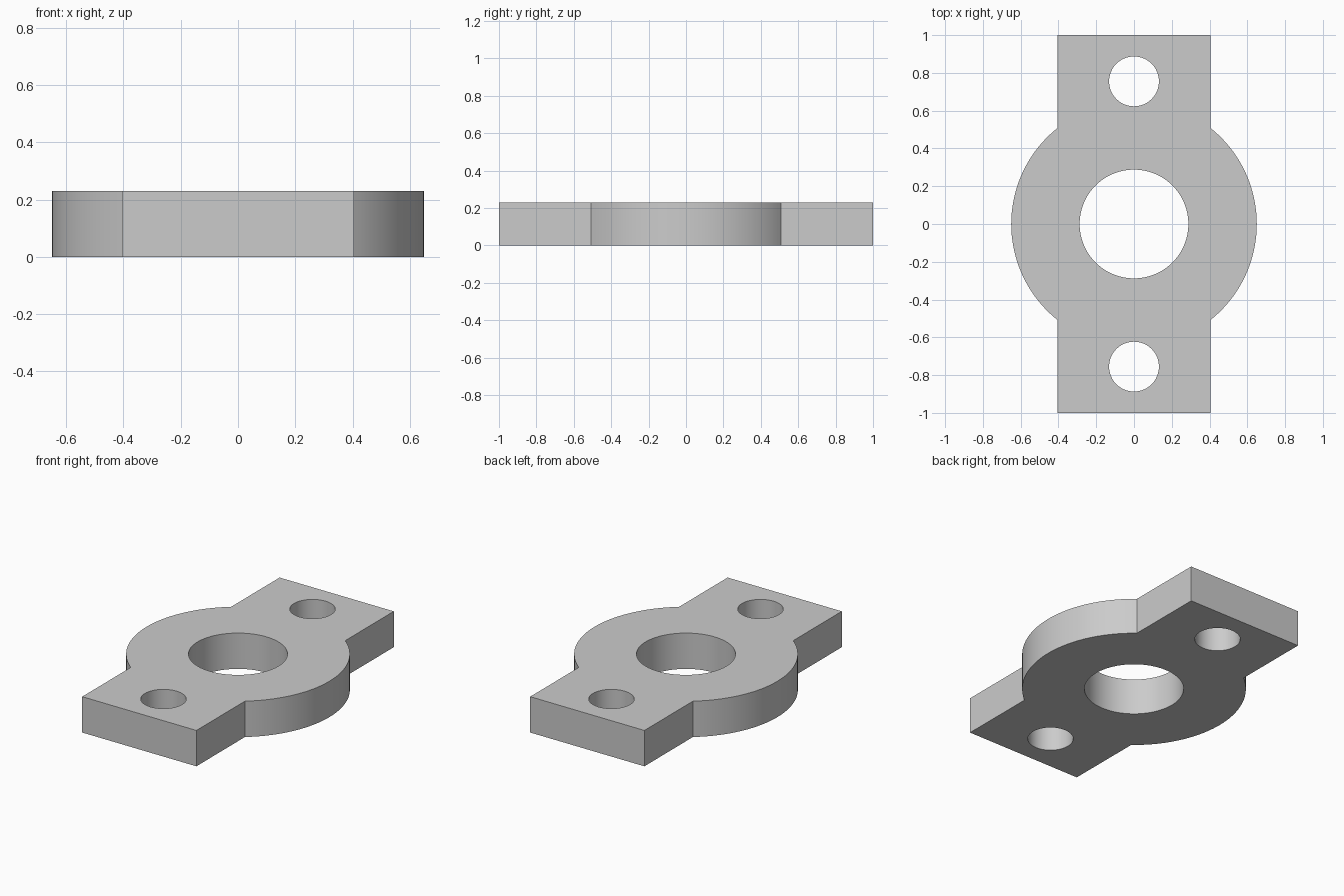
import bpy, bmesh
from math import acos, cos, sin, pi, radians

cube = bpy.data.objects.get("Cube")
if cube:
    bpy.data.objects.remove(cube, do_unlink=True)

THICK = 0.23
HALF_W, HALF_L = 0.405, 1.0
BOSS_R, BORE_R = 0.65, 0.288
BOLT_R, BOLT_Y = 0.132, 0.755


def arc(radius, start, end, steps, y=0.0):
    return [(radius * cos(start + (end - start) * i / steps),
             y + radius * sin(start + (end - start) * i / steps))
            for i in range(steps + 1)]


def circle(radius, y, steps):
    return arc(radius, 0, 2 * pi, steps, y)[:-1]


# Outline: a round boss merged with a straight mounting bar
a = acos(HALF_W / BOSS_R)
right_side = [(HALF_W, -HALF_L)] + arc(BOSS_R, -a, a, 40) + [(HALF_W, HALF_L)]
outline = right_side + [(-x, -y) for x, y in right_side]
loops = [outline, circle(BORE_R, 0, 72),
         circle(BOLT_R, BOLT_Y, 48), circle(BOLT_R, -BOLT_Y, 48)]

# Fill the outline around its holes, then extrude it to full thickness
bm = bmesh.new()
edges = []
for loop in loops:
    verts = [bm.verts.new((x, y, 0)) for x, y in loop]
    edges += [bm.edges.new((v, verts[i - 1])) for i, v in enumerate(verts)]
bmesh.ops.triangle_fill(bm, edges=edges, use_beauty=True, use_dissolve=False)
result = bmesh.ops.extrude_face_region(bm, geom=bm.faces[:], use_keep_orig=True)
top = [g for g in result["geom"] if isinstance(g, bmesh.types.BMVert)]
bmesh.ops.translate(bm, verts=top, vec=(0, 0, THICK))
bmesh.ops.recalc_face_normals(bm, faces=bm.faces[:])
mesh = bpy.data.meshes.new("flange_plate")
bm.to_mesh(mesh)
bm.free()

plate = bpy.data.objects.new("flange_plate", mesh)
bpy.context.collection.objects.link(plate)

# Plain grey metal
grey = bpy.data.materials.new("plain_grey")
grey.use_nodes = True
colour = (0.6, 0.6, 0.6, 1)
grey.diffuse_color = colour
grey.node_tree.nodes["Principled BSDF"].inputs["Base Color"].default_value = colour
mesh.materials.append(grey)

# Smooth round walls with crisp rims and corners
bpy.ops.object.select_all(action="DESELECT")
plate.select_set(True)
bpy.context.view_layer.objects.active = plate
bpy.ops.object.shade_smooth_by_angle(angle=radians(30))
